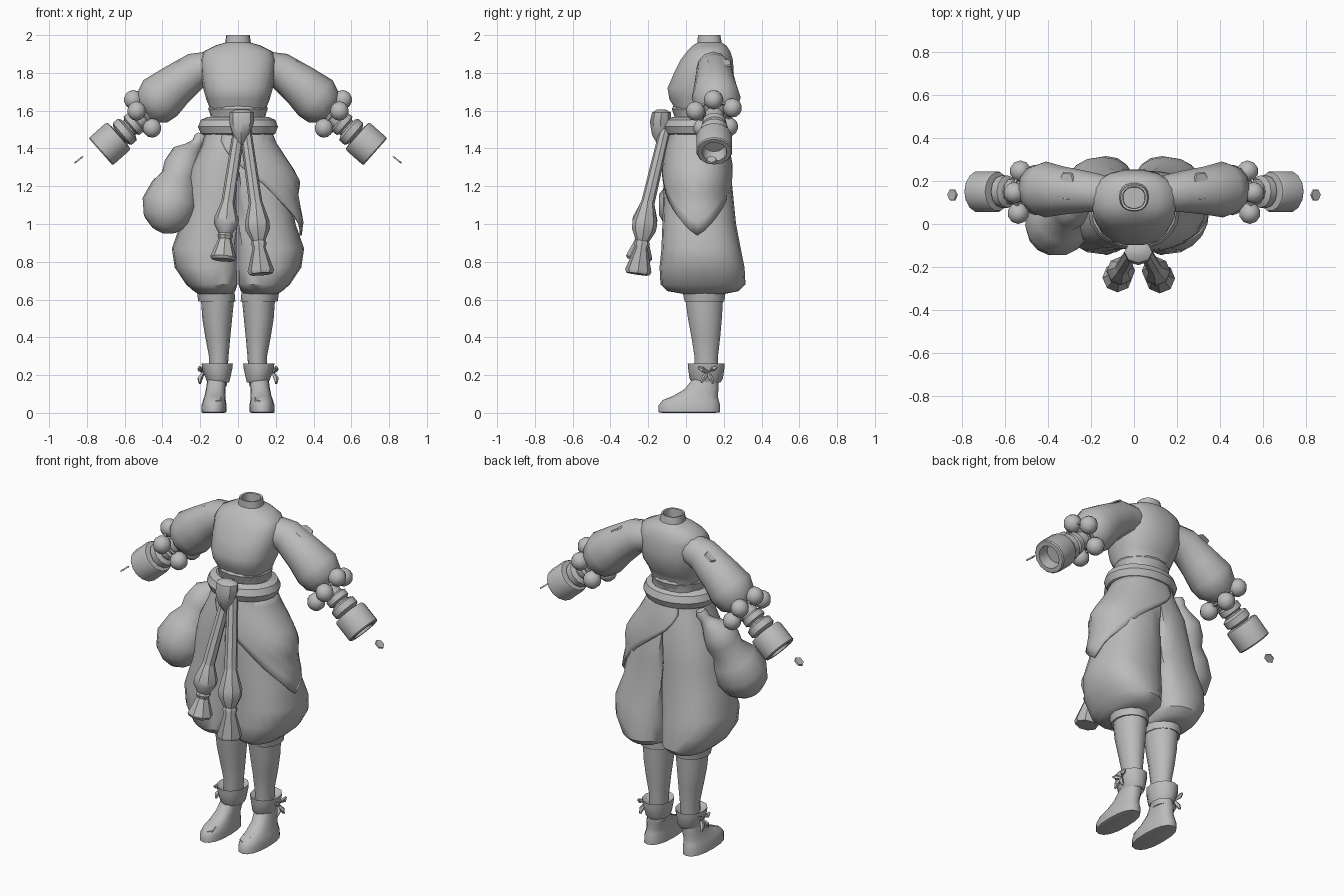
import bpy, bmesh, math
from mathutils import Vector, Matrix

if "Cube" in bpy.data.objects:
    bpy.data.objects.remove(bpy.data.objects["Cube"])

cloth = bpy.data.materials.new("plain grey")
cloth.diffuse_color = (0.5, 0.5, 0.5, 1)
cloth.use_nodes = True
cloth.node_tree.nodes["Principled BSDF"].inputs["Base Color"].default_value = cloth.diffuse_color


def finish(name, bm):
    bmesh.ops.recalc_face_normals(bm, faces=bm.faces[:])
    me = bpy.data.meshes.new(name)
    bm.to_mesh(me)
    bm.free()
    me.materials.append(cloth)
    ob = bpy.data.objects.new(name, me)
    bpy.context.collection.objects.link(ob)
    return ob


def skin(name, rings, cap0=True, cap1=True, closed=True):
    """Join rows of points into a surface."""
    bm = bmesh.new()
    rows = [[bm.verts.new(p) for p in r] for r in rings]
    n = len(rows[0])
    for a, b in zip(rows, rows[1:]):
        for i in range(n if closed else n - 1):
            j = (i + 1) % n
            bm.faces.new((a[i], a[j], b[j], b[i]))
    if cap0:
        bm.faces.new(rows[0])
    if cap1:
        bm.faces.new(rows[-1])
    return finish(name, bm)


def spow(v, e):
    return math.copysign(abs(v) ** e, v)


def stack(name, levels, n=16, e=1.0, s=1, inner=None, **kw):
    """Horizontal ovals (z, cx, cy, rx, ry); inner flattens the side facing x = 0."""
    rings = []
    for z, cx, cy, rx, ry in levels:
        r = []
        for i in range(n):
            t = 2 * math.pi * i / n
            x = cx + rx * spow(math.cos(t), e)
            if inner is not None:
                x = max(x, inner)
            r.append((s * x, cy + ry * spow(math.sin(t), e), z))
        rings.append(r)
    return skin(name, rings, **kw)


def tube(name, pts, radii, n=10, **kw):
    """Round tube along points."""
    pts = [Vector(p) for p in pts]
    rings = []
    for k, (p, r) in enumerate(zip(pts, radii)):
        d = (pts[min(k + 1, len(pts) - 1)] - pts[max(k - 1, 0)]).normalized()
        ref = Vector((0, 1, 0)) if abs(d.y) < 0.8 else Vector((1, 0, 0))
        u = d.cross(ref).normalized()
        v = d.cross(u)
        rings.append([p + r * (math.cos(t) * u + math.sin(t) * v)
                      for t in (2 * math.pi * i / n for i in range(n))])
    return skin(name, rings, **kw)


def turned(name, a, b, prof, n=10, **kw):
    """Lathe along the line a-b, prof = (fraction, radius)."""
    a, b = Vector(a), Vector(b)
    d = (b - a).normalized()
    ref = Vector((0, 1, 0)) if abs(d.y) < 0.8 else Vector((1, 0, 0))
    u = d.cross(ref).normalized()
    v = d.cross(u)
    rings = [[a.lerp(b, f) + r * (math.cos(t) * u + math.sin(t) * v)
              for t in (2 * math.pi * i / n for i in range(n))] for f, r in prof]
    return skin(name, rings, **kw)


def ball(name, c, r, u=10, v=7):
    bm = bmesh.new()
    bmesh.ops.create_uvsphere(bm, u_segments=u, v_segments=v, radius=r,
                              matrix=Matrix.Translation(c))
    return finish(name, bm)


def patch(name, c, normal, rx, ry, n=6):
    """Thin raised plate."""
    bm = bmesh.new()
    rot = Vector(normal).to_track_quat('Z', 'Y').to_matrix().to_4x4()
    bmesh.ops.create_cone(bm, cap_ends=True, segments=n, radius1=1, radius2=0.9, depth=0.008,
                          matrix=Matrix.Translation(c) @ rot @ Matrix.Diagonal((rx, ry, 1, 1)))
    return finish(name, bm)


def hoop(name, c, axis, rx, ry, r, n=20, m=8):
    """Oval ring around an axis."""
    rot = Vector(axis).to_track_quat('Z', 'Y').to_matrix()
    rings = []
    for j in range(m + 1):
        q = 2 * math.pi * j / m
        k, h = r * math.cos(q), r * math.sin(q)
        rings.append([Vector(c) + rot @ Vector(((rx + k) * math.cos(t), (ry + k) * math.sin(t), h))
                      for t in (2 * math.pi * i / n for i in range(n))])
    ob = skin(name, rings, cap0=False, cap1=False)
    bm = bmesh.new()
    bm.from_mesh(ob.data)
    bmesh.ops.remove_doubles(bm, verts=bm.verts[:], dist=1e-5)
    bmesh.ops.recalc_face_normals(bm, faces=bm.faces[:])
    bm.to_mesh(ob.data)
    bm.free()
    return ob


# shirt body with an open collar
stack("shirt_body", [(1.56, 0, .07, .145, .12), (1.62, 0, .065, .152, .13), (1.66, 0, .06, .168, .15),
                     (1.72, 0, .075, .185, .175), (1.80, 0, .095, .197, .16), (1.87, 0, .11, .2, .14),
                     (1.915, 0, .12, .18, .115), (1.945, 0, .125, .12, .09), (1.96, 0, .125, .068, .065),
                     (2.0, 0, .122, .062, .06), (1.998, 0, .122, .052, .05), (1.95, 0, .122, .05, .048)],
      n=18, e=.85)
# waist: flared shirt hem, rolled belt and knot
stack("shirt_hem", [(1.63, 0, .065, .15, .13), (1.61, 0, .065, .158, .14), (1.55, 0, .065, .135, .12)])
hoop("belt_roll", (0, .055, 1.515), (0, 0, 1), .16, .125, .052)
stack("belt_knot", [(1.605, .02, -.13, .035, .025), (1.59, .02, -.13, .065, .05), (1.54, .02, -.135, .066, .056),
                    (1.47, .015, -.135, .042, .045), (1.42, .015, -.13, .015, .02)], n=8)

# hanging sash ends with tassels
for side, top, mid, end in (("left", (.005, -.11, 1.5), (-.055, -.205, 1.1), (-.078, -.25, .81)),
                            ("right", (.04, -.11, 1.5), (.095, -.205, 1.1), (.122, -.255, .735))):
    tube(f"sash_tail_{side}", [top, mid], [.03, .036], n=8)
    turned(f"tassel_{side}", mid, end, [(-.08, .032), (0, .04), (.25, .066), (.36, .064), (.52, .036),
                                       (.56, .042), (.62, .034), (.95, .07), (1, .062)], n=8)

# balloon trousers, one half per leg, and hems
for s, side in ((1, "right"), (-1, "left")):
    stack(f"trouser_{side}", [(1.50, .04, .055, .13, .13), (1.42, .05, .055, .14, .15), (1.3, .07, .06, .18, .175),
                              (1.15, .09, .065, .19, .185), (1.0, .12, .07, .185, .195), (.87, .15, .08, .2, .21),
                              (.77, .15, .085, .185, .225), (.68, .13, .09, .145, .225),
                              (.645, .125, .09, .11, .19), (.63, .12, .095, .09, .11)],
          n=20, e=.85, s=s, inner=.003)
    stack(f"trouser_hem_{side}", [(.66, .12, .095, .1, .12), (.59, .112, .098, .098, .108),
                                  (.595, .112, .098, .08, .09)], n=14, s=s)
    # leg, ankle wrap and bow
    stack(f"leg_{side}", [(.63, .108, .095, .09, .105), (.5, .11, .1, .079, .092), (.4, .107, .105, .066, .078),
                          (.3, .102, .107, .052, .064), (.14, .108, .108, .048, .06)], n=14, s=s)
    stack(f"ankle_wrap_{side}", [(.24, .108, .107, .055, .066), (.262, .11, .107, .083, .098),
                                 (.235, .11, .107, .08, .096), (.18, .106, .107, .064, .088),
                                 (.162, .105, .107, .058, .075), (.19, .105, .107, .045, .055)], n=12, s=s)
    for dy, dz in ((-.05, .025), (.05, .03), (-.035, -.055), (.03, -.06)):
        c = Vector((s * .182, .115, .215))
        tube(f"ankle_bow_{side}", [c, c + Vector((s * .02, dy * .6, dz * .6)), c + Vector((s * .02, dy, dz))],
             [.008, .014, .006], n=5)
    # shoe with a toe patch
    stack(f"shoe_{side}", [(0, .13, .015, .055, .14), (.004, .128, .018, .066, .163), (.04, .127, .018, .066, .163),
                           (.068, .125, .025, .06, .148), (.09, .122, .05, .055, .118), (.125, .118, .082, .052, .09),
                           (.19, .11, .107, .05, .064)], n=16, e=.85, s=s)
    patch(f"toe_patch_{side}", (s * .115, -.095, .073), (0, -.4, .9), .032, .035)

    # puffed sleeve with elbow patch
    tube(f"sleeve_{side}", [(s * .14, .14, 1.83), (s * .22, .15, 1.815), (s * .33, .155, 1.735), (s * .41, .16, 1.668),
                            (s * .455, .16, 1.615), (s * .49, .155, 1.583)],
         [.085, .095, .112, .13, .112, .06], n=12)
    patch(f"sleeve_patch_{side}", (s * .315, .175, 1.853), (s * .5, .05, .85), .075, .05)
    # wrist rolls
    axis = Vector((s * .76, 0, -.65))
    tube(f"forearm_{side}", [(s * .45, .15, 1.61), (s * .66, .15, 1.44)], [.05, .05])
    for p, r, w in (((.552, 1.53), .064, .026), ((.6, 1.488), .076, .03)):
        c = Vector((s * p[0], .15, p[1]))
        turned(f"wrist_roll_{side}", c - axis * w, c + axis * w,
               [(0, r * .75), (.2, r), (.8, r), (1, r * .75)], n=12)
    # open cuff
    turned(f"cuff_{side}", (s * .628, .15, 1.47), (s * .727, .15, 1.382),
           [(0, .06), (.03, .09), (.12, .096), (.95, .096), (1, .09), (1, .066), (.5, .058)], n=14)
    # bead bracelet on a cord
    hoop(f"bracelet_cord_{side}", (s * .505, .15, 1.585), axis, .085, .085, .009, n=14, m=5)
    for b in ((.555, .145, 1.658), (.537, .05, 1.598), (.527, .245, 1.615), (.462, .225, 1.515), (.455, .09, 1.508)):
        ball(f"bead_{side}", (s * b[0], b[1], b[2]), .051)
    # loose small plate beyond the hand
    patch(f"hand_plate_{side}", (s * .843, .135, 1.34), (s * .62, 0, .78), .03, .03)

# draped over-cloth hanging to a point on one side
rows = []
N, M = 24, 8
prof = [(1.5, .17, .135), (1.42, .2, .16), (1.32, .27, .18), (1.23, .325, .187), (1.14, .312, .193),
        (1.02, .342, .198), (.93, .33, .2)]


def cloth_size(z):
    for (z0, a0, b0), (z1, a1, b1) in zip(prof, prof[1:]):
        if z >= z1:
            f = (z0 - z) / (z0 - z1)
            return a0 + f * (a1 - a0), b0 + f * (b1 - b0)
    return prof[-1][1:]


for j in range(M + 1):
    row = []
    for i in range(N + 1):
        t = math.radians(-115 + 230 * i / N)
        low = .94 + .5 * (abs(t) / math.radians(115)) ** 1.15
        z = 1.5 + (low - 1.5) * j / M
        a, b = cloth_size(z)
        row.append((a * spow(math.cos(t), .9), .06 + b * spow(math.sin(t), .9), z))
    rows.append(row)
drape = skin("side_drape", rows, cap0=False, cap1=False, closed=False)
mod = drape.modifiers.new("thickness", 'SOLIDIFY')
mod.thickness = .012
mod.offset = 0

# gourd flask on the other side
tube("gourd_flask", [(-.195, .14, 1.475), (-.2, .135, 1.455), (-.215, .13, 1.43), (-.235, .12, 1.4), (-.27, .1, 1.36),
                     (-.295, .075, 1.3), (-.315, .055, 1.245), (-.335, .03, 1.19), (-.36, -.005, 1.1),
                     (-.38, -.03, 1.02), (-.39, -.045, .975), (-.395, -.05, .955)],
     [.025, .034, .03, .045, .085, .1, .092, .125, .15, .122, .07, .02], n=14)

# smooth cloth with sharp edges kept
bpy.ops.object.select_all(action='DESELECT')
for ob in bpy.context.scene.objects:
    ob.select_set(True)
bpy.context.view_layer.objects.active = drape
bpy.ops.object.shade_smooth_by_angle(angle=math.radians(40))
